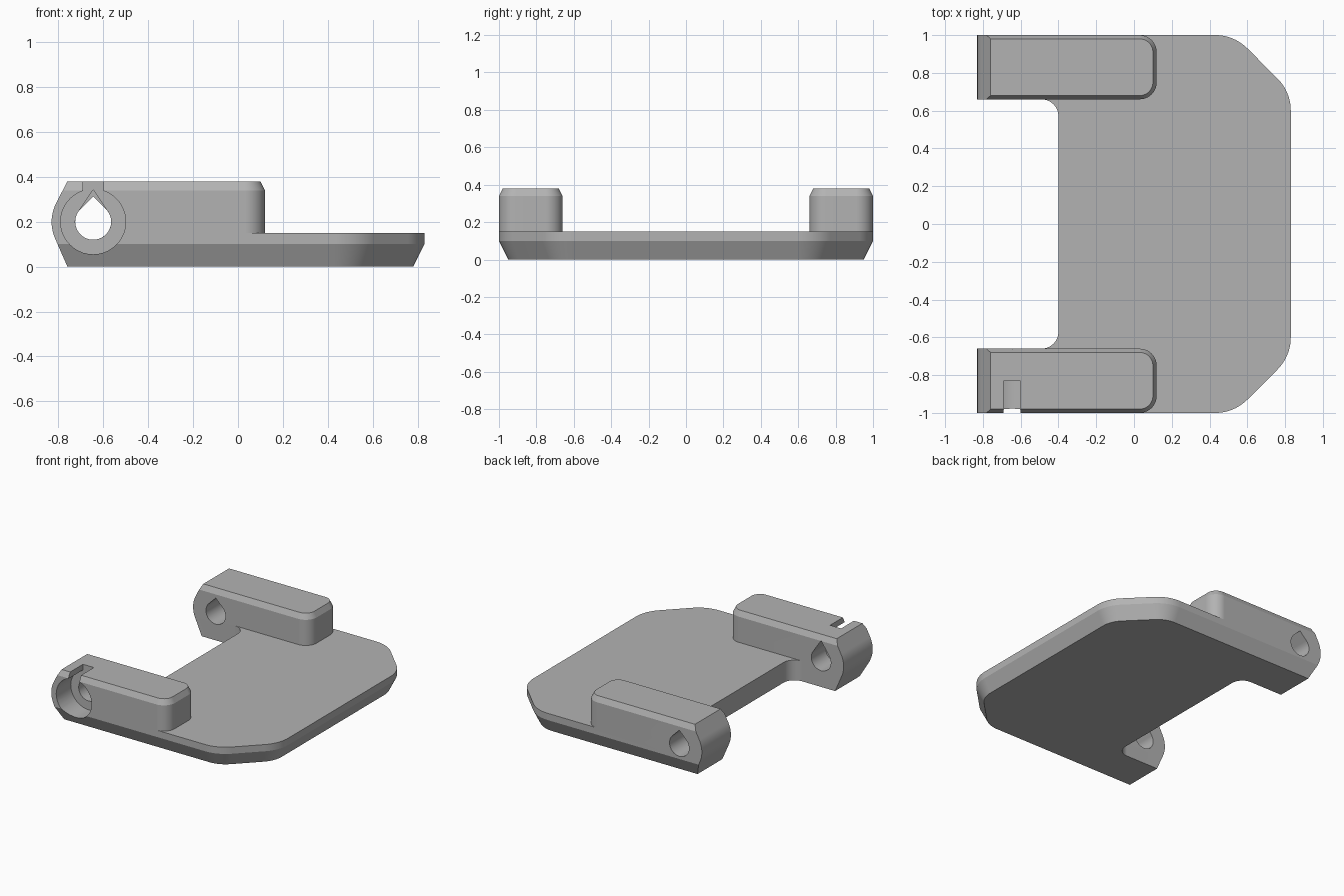
import bpy, bmesh, math
from mathutils import Vector

cube = bpy.data.objects.get("Cube")
if cube:
    bpy.data.objects.remove(cube)

grey = bpy.data.materials.new("plain grey")
grey.use_nodes = True
colour = (0.45, 0.45, 0.45, 1)
grey.diffuse_color = colour
grey.node_tree.nodes["Principled BSDF"].inputs["Base Color"].default_value = colour

HOLE_X, HOLE_Z = -0.645, 0.2
ARM_IN, END = 0.66, -0.9


def rounded(points, steps=10):
    """Outline from (a, b, radius) corners, each replaced by an arc."""
    out = []
    for i, (a, b, r) in enumerate(points):
        p = Vector((a, b))
        if r == 0:
            out.append(p)
            continue
        u = (Vector(points[i - 1][:2]) - p).normalized()
        v = (Vector(points[(i + 1) % len(points)][:2]) - p).normalized()
        half = u.angle(v) / 2
        centre = p + (u + v).normalized() * r / math.sin(half)
        start = p + u * r / math.tan(half) - centre
        end = p + v * r / math.tan(half) - centre
        turn = math.atan2(start.x * end.y - start.y * end.x, start.dot(end))
        for k in range(steps + 1):
            t = turn * k / steps
            c, s = math.cos(t), math.sin(t)
            out.append(centre + Vector((c * start.x - s * start.y,
                                        s * start.x + c * start.y)))
    return out


def teardrop(r, tip):
    """Circle about the bore axis, drawn up to a point when tip > r."""
    a = math.acos(r / tip) if tip > r else 0
    n = 40
    out = []
    for k in range(n + 1 if a else n):
        t = math.pi / 2 + a + (2 * math.pi - 2 * a) * k / n
        out.append(Vector((HOLE_X + r * math.cos(t), HOLE_Z + r * math.sin(t))))
    if a:
        out.append(Vector((HOLE_X, HOLE_Z + tip)))
    return out


def loft(name, layers, along_y=False):
    """Solid through matching outlines at the given heights."""
    bm = bmesh.new()
    rings = []
    for outline, h in layers:
        rings.append([bm.verts.new((p.x, h, p.y) if along_y else (p.x, p.y, h))
                      for p in outline])
    n = len(rings[0])
    for low, high in zip(rings, rings[1:]):
        for i in range(n):
            j = (i + 1) % n
            bm.faces.new((low[i], low[j], high[j], high[i]))
    bm.faces.new(rings[0][::-1])
    bm.faces.new(rings[-1])
    bmesh.ops.recalc_face_normals(bm, faces=bm.faces)
    mesh = bpy.data.meshes.new(name)
    bm.to_mesh(mesh)
    bm.free()
    mesh.materials.append(grey)
    obj = bpy.data.objects.new(name, mesh)
    bpy.context.collection.objects.link(obj)
    return obj


def combine(target, tool, operation):
    mod = target.modifiers.new(operation, 'BOOLEAN')
    mod.operation, mod.solver, mod.object = operation, 'EXACT', tool
    bpy.context.view_layer.objects.active = target
    bpy.ops.object.modifier_apply(modifier=mod.name)
    bpy.data.objects.remove(tool)


def plate_outline(inset):
    y, x = 1 - inset, 0.83 - inset
    r, k = 0.24 - inset, 0.414 * inset
    side = [(END, -y, 0), (0.53 - k, -y, r), (x, -0.70 + k, r)]
    inner = [(END, ARM_IN, 0), (-0.40, ARM_IN, 0.09)]
    back = [(a, -b, c) for a, b, c in reversed(side)]
    return rounded(side + back + inner + [(a, -b, c) for a, b, c in reversed(inner)])


def arm_outline(inset, sign):
    x, r = 0.12 - inset, 0.09 - inset
    lo, hi = ARM_IN + inset, 1 - inset
    return rounded([(END, sign * lo, 0), (x, sign * lo, r),
                    (x, sign * hi, r), (END, sign * hi, 0)])


# Base plate with a bevelled underside
body = loft("mounting_plate", [(plate_outline(0.05), 0), (plate_outline(0), 0.10),
                               (plate_outline(0), 0.15)])

# Raised arms with bevelled tops
for sign in (-1, 1):
    arm = loft("arm", [(arm_outline(0, sign), 0.10), (arm_outline(0, sign), 0.34),
                       (arm_outline(0.02, sign), 0.38)])
    combine(body, arm, 'UNION')

# Rounded nose on both arm ends
nose = rounded([(-0.716, -0.1, 0), (1, -0.1, 0), (1, 0.48, 0),
                (-0.708, 0.48, 0), (-0.85, 0.206, 0.185)], 16)
combine(body, loft("nose_envelope", [(nose, -1.2), (nose, 1.2)], True), 'INTERSECT')

# Teardrop bores, front counterbore and the slot above it
slot = [Vector(p) for p in ((-0.69, 0.25), (-0.60, 0.25), (-0.60, 0.5), (-0.69, 0.5))]
for name, outline, y0, y1 in (
        ("front_bore", teardrop(0.08, 0.143), -1.1, -0.5),
        ("back_bore", teardrop(0.08, 0.113), 0.5, 1.1),
        ("counterbore", teardrop(0.145, 0), -1.1, -0.83),
        ("slot", slot, -1.1, -0.83)):
    combine(body, loft(name, [(outline, y0), (outline, y1)], True), 'DIFFERENCE')

# Smooth curves, crisp edges
bpy.ops.object.select_all(action='DESELECT')
body.select_set(True)
bpy.context.view_layer.objects.active = body
bpy.ops.object.shade_smooth_by_angle(angle=math.radians(20))
body.modifiers.new("flat face normals", 'WEIGHTED_NORMAL').keep_sharp = True
